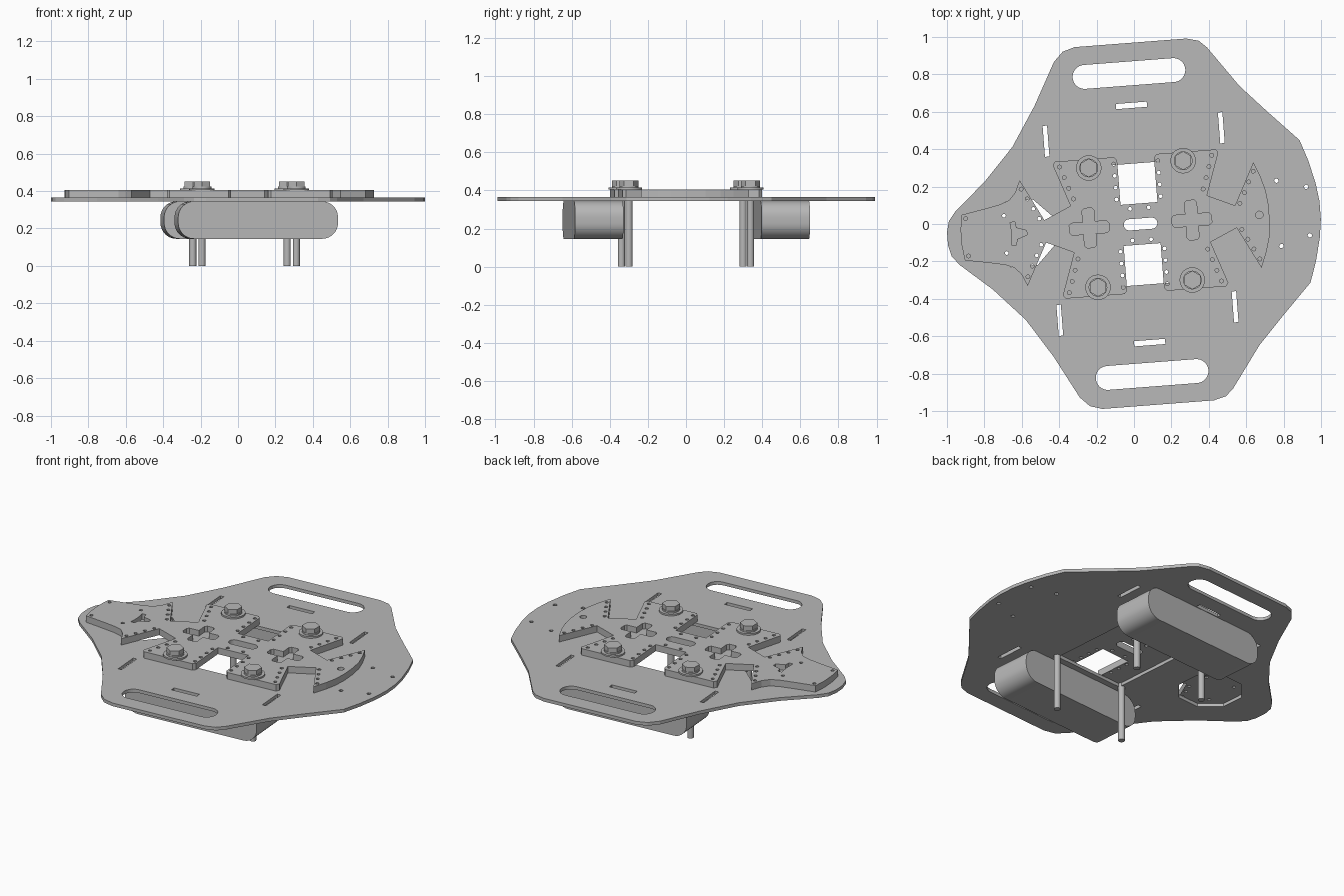
import bpy, math
from mathutils import Matrix

if "Cube" in bpy.data.objects:
    bpy.data.objects.remove(bpy.data.objects["Cube"])

# The whole frame is slightly turned on the ground plane
TURN = Matrix.Translation((0.035, 0, 0)) @ Matrix.Rotation(math.radians(4.4), 4, 'Z')

grey = bpy.data.materials.new("plain grey")
grey.diffuse_color = (0.48, 0.48, 0.48, 1)
grey.use_nodes = True
grey.node_tree.nodes["Principled BSDF"].inputs["Base Color"].default_value = grey.diffuse_color


def finish(obj, name, smooth=False):
    obj.name = name
    obj.data.materials.clear()
    obj.data.materials.append(grey)
    bpy.ops.object.select_all(action='DESELECT')
    obj.select_set(True)
    bpy.context.view_layer.objects.active = obj
    if smooth:
        bpy.ops.object.shade_smooth_by_angle(angle=math.radians(30))
    else:
        bpy.ops.object.shade_flat()
    return obj


def slab(name, loops, z0, z1, matrix=TURN, smooth=False):
    """Extruded flat shape: first loop is the outline, the rest are holes."""
    cu = bpy.data.curves.new(name, 'CURVE')
    cu.dimensions = '2D'
    cu.fill_mode = 'BOTH'
    cu.extrude = (z1 - z0) / 2
    for pts in loops:
        sp = cu.splines.new('POLY')
        sp.points.add(len(pts) - 1)
        for p, (x, y) in zip(sp.points, pts):
            p.co = (x, y, 0, 1)
        sp.use_cyclic_u = True
    tmp = bpy.data.objects.new(name + "_curve", cu)
    bpy.context.collection.objects.link(tmp)
    bpy.context.view_layer.update()
    me = bpy.data.meshes.new_from_object(tmp.evaluated_get(bpy.context.evaluated_depsgraph_get()))
    bpy.data.objects.remove(tmp)
    me.transform(matrix @ Matrix.Translation((0, 0, (z0 + z1) / 2)))
    obj = bpy.data.objects.new(name, me)
    bpy.context.collection.objects.link(obj)
    return finish(obj, name, smooth)


def ring(x, y, r, n=8, start=0.0):
    return [(x + r * math.cos(start + 2 * math.pi * i / n),
             y + r * math.sin(start + 2 * math.pi * i / n)) for i in range(n)]


def rounded(x, y, hx, hy, r, n=8):
    pts = []
    for k, (sx, sy) in enumerate([(1, 1), (-1, 1), (-1, -1), (1, -1)]):
        for i in range(n + 1):
            a = math.pi / 2 * (k + i / n)
            pts.append((x + sx * (hx - r) + r * math.cos(a), y + sy * (hy - r) + r * math.sin(a)))
    # drop coincident points where two corners meet
    return [p for i, p in enumerate(pts) if math.dist(p, pts[i - 1]) > 1e-5]


def rect(x, y, hx, hy):
    return [(x - hx, y - hy), (x + hx, y - hy), (x + hx, y + hy), (x - hx, y + hy)]


def mirrored(half):
    """Close an upper half outline by mirroring it across the x axis."""
    return half + [(x, -y) for x, y in reversed(half)]


def line(x0, y0, x1, y1, n=4):
    return [(x0 + (x1 - x0) * i / (n - 1), y0 + (y1 - y0) * i / (n - 1)) for i in range(n)]


# Base plate with handles, strap slots and openings
base_half = [(0.963, 0.05), (0.95, 0.146), (0.92, 0.27), (0.882, 0.382), (0.723, 0.546),
             (0.584, 0.695), (0.426, 0.915), (0.385, 0.953), (0.32, 0.97),
             (-0.28, 0.97), (-0.345, 0.95), (-0.395, 0.9), (-0.517, 0.673),
             (-0.651, 0.464), (-0.814, 0.289), (-0.98, 0.145), (-1.02, 0.095), (-1.035, 0.035)]
base_holes = [rect(0, 0, 0.24, 0.325), ring(-0.637, 0, 0.19, 8, math.pi / 8)]
for s in (1, -1):
    base_holes += [rounded(0, s * 0.807, 0.302, 0.064, 0.064), rect(0, s * 0.636, 0.083, 0.014)]
    base_holes += [rect(t * 0.47, s * 0.48, 0.012, 0.083) for t in (1, -1)]
    base_holes += [ring(0.742, s * 0.175, 0.012), ring(0.898, s * 0.13, 0.012)]
slab("base_plate", [mirrored(base_half)] + base_holes, 0.345, 0.365)

# Raised deck: four lobes around a spine, crescent at one end, tail at the other
lobe = [(0.099, 0.11), (0.099, 0.35), (0.114, 0.367), (0.43, 0.367), (0.444, 0.35),
        (0.366, 0.125), (0.511, 0.06), (0.627, 0.284)]
crescent = [(0.69, 0.05), (0.68, 0.13), (0.66, 0.2)]
tail = [(-0.655, 0.22), (-0.69, 0.181), (-0.74, 0.162), (-0.83, 0.144), (-0.951, 0.122),
        (-0.962, 0.04)]
deck = mirrored(crescent + lobe[::-1] + [(-x, y) for x, y in lobe] + tail)

spots = []
for sx in (1, -1):
    for sy in (1, -1):
        for seg in ((0.408, 0.337, 0.348, 0.161), (0.118, 0.33, 0.118, 0.14),
                    (0.538, 0.07, 0.622, 0.235)):
            spots += [(sx * x, sy * y) for x, y in line(*seg)]
for sy in (1, -1):
    spots += [(-0.93, sy * 0.1), (-0.725, sy * 0.1), (0.05, sy * 0.085), (-0.05, sy * 0.085)]
through = [ring(x, y, 0.0105) for x, y in spots]
through += [ring(0.637, 0, 0.02, 12), rounded(0, 0, 0.09, 0.03, 0.03)]


def cross(cx, a=0.106, b=0.032, c=0.012):
    """Plus shape with clipped arm ends."""
    arm = [(b, b), (b, a - c), (b - c, a), (c - b, a), (-b, a - c)]
    pts = []
    for k in range(4):
        co, si = round(math.cos(k * math.pi / 2)), round(math.sin(k * math.pi / 2))
        pts += [(cx + co * x - si * y, si * x + co * y) for x, y in arm]
    return pts


tee = mirrored([(-0.61, 0.012), (-0.665, 0.03), (-0.67, 0.062), (-0.695, 0.062), (-0.69, 0.015)])
slab("deck_floor", [deck] + through, 0.365, 0.37)
slab("deck_plate", [deck] + through + [cross(-0.275), cross(0.275), tee], 0.37, 0.405)

# Battery-like blocks slung under the plate, rounded when seen from the front
for s, label in ((-1, "front"), (1, "back")):
    upright = TURN @ Matrix.Translation((0.025, s * 0.491, 0.245)) @ Matrix.Rotation(math.pi / 2, 4, 'X')
    slab(label + "_block", [rounded(0, 0, 0.4285, 0.1, 0.085)], -0.1275, 0.1275, upright, True)


# Bolts: long shaft, washer, flange and hex head
def cylinder(name, x, y, r, z0, z1, n, smooth=True):
    p = TURN @ Matrix.Translation((x, y, (z0 + z1) / 2))
    bpy.ops.mesh.primitive_cylinder_add(vertices=n, radius=r, depth=z1 - z0, location=p.translation)
    finish(bpy.context.object, name, smooth)


for sx in (1, -1):
    for sy in (1, -1):
        x, y = sx * 0.253, sy * 0.32
        cylinder("bolt_shaft", x, y, 0.019, 0, 0.41, 20)
        cylinder("bolt_washer", x, y, 0.068, 0.405, 0.415, 28)
        cylinder("bolt_flange", x, y, 0.05, 0.415, 0.424, 28)
        cylinder("bolt_head", x, y, 0.05, 0.424, 0.452, 6, False)
